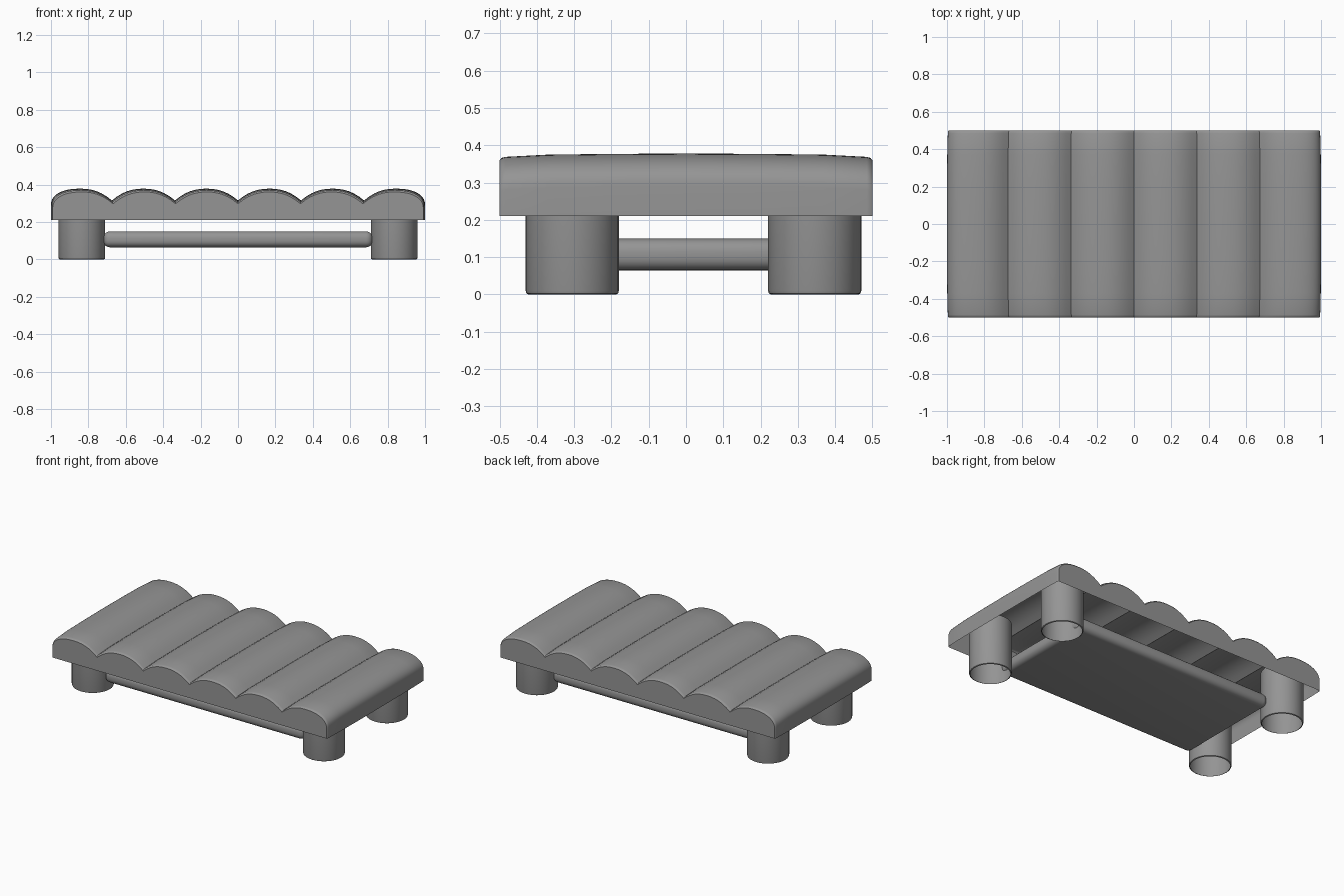
import bpy, bmesh, math

cube = bpy.data.objects.get("Cube")
if cube:
    bpy.data.objects.remove(cube)

grey = bpy.data.materials.new("grey")
grey.use_nodes = True
grey.diffuse_color = (0.3, 0.3, 0.3, 1)
grey.node_tree.nodes["Principled BSDF"].inputs["Base Color"].default_value = (0.3, 0.3, 0.3, 1)


def finish(name, bm, angle=40):
    bmesh.ops.recalc_face_normals(bm, faces=bm.faces)
    mesh = bpy.data.meshes.new(name)
    bm.to_mesh(mesh)
    bm.free()
    mesh.materials.append(grey)
    obj = bpy.data.objects.new(name, mesh)
    bpy.context.collection.objects.link(obj)
    bpy.ops.object.select_all(action='DESELECT')
    obj.select_set(True)
    bpy.context.view_layer.objects.active = obj
    bpy.ops.object.shade_smooth_by_angle(angle=math.radians(angle))
    return obj


# Table top: six-hump profile, lofted along y as an open-bottomed shell
RIM, VALLEY, PEAK, SIDE = 0.21, 0.315, 0.378, 0.29
HUMPS, STEPS, POWER = 6, 12, 2.3
PITCH = 0.337


def half_profile():
    pts = []
    for h in range(HUMPS // 2):
        centre = PITCH * (h + 0.5)
        last = h == HUMPS // 2 - 1
        for i in range(STEPS):
            t = -1 + 2 * i / STEPS
            if last and t > 0:
                break
            pts.append((centre + t * PITCH / 2, VALLEY + (PEAK - VALLEY) * (1 - abs(t) ** POWER)))
    # rounded outer shoulder, then the straight side
    start = pts[-1][0]
    for i in range(1, STEPS + 1):
        a = math.pi / 2 * i / STEPS
        s, c = math.sin(a) ** (2 / POWER), max(math.cos(a), 0) ** (2 / POWER)
        pts.append((start + (1 - start) * s, SIDE + (PEAK - SIDE) * c))
    pts.append((1, RIM))
    return pts


half = half_profile()
profile = [(-x, z) for x, z in reversed(half[1:])] + half

# distance from the middle, and how far the crown has dropped there
falloff = [(0, 0), (0.2, 0.001), (0.37, 0.003), (0.485, 0.009), (0.495, 0.012), (0.5, 0.018)]
stations = [(-y, d) for y, d in reversed(falloff[1:])] + falloff

bm = bmesh.new()
rows = []
for y, drop in stations:
    rows.append([bm.verts.new((x * (1 - drop * 0.5), y, z - drop if z > RIM else z))
                 for x, z in profile])
for a, b in zip(rows, rows[1:]):
    for i in range(len(a) - 1):
        bm.faces.new((a[i], a[i + 1], b[i + 1], b[i]))
bm.faces.new(rows[0])
bm.faces.new(rows[-1])
finish("table_top", bm, 35)


# Legs: open tubes with a slightly tucked foot
def leg(name, x, y, radius=0.125, sides=32):
    bm = bmesh.new()
    rings = []
    for r, z in ((radius - 0.008, 0), (radius - 0.002, 0.003), (radius, 0.01), (radius, 0.33)):
        rings.append([bm.verts.new((x + r * math.cos(math.tau * i / sides),
                                    y + r * math.sin(math.tau * i / sides), z))
                      for i in range(sides)])
    for a, b in zip(rings, rings[1:]):
        for i in range(sides):
            j = (i + 1) % sides
            bm.faces.new((a[i], a[j], b[j], b[i]))
    finish(name, bm)


for side, x in (("left", 0.835), ("right", -0.835)):
    leg("front_leg_" + side, x, -0.305)
    leg("back_leg_" + side, x, 0.345)

# Lower shelf: slab with rounded edges
bm = bmesh.new()
bmesh.ops.create_cube(bm, size=1)
for v in bm.verts:
    v.co = (v.co.x * 1.44, v.co.y * 0.72, 0.107 + v.co.z * 0.085)
bmesh.ops.bevel(bm, geom=bm.edges[:], offset=0.035, segments=5, profile=0.5, affect='EDGES')
finish("shelf", bm)
